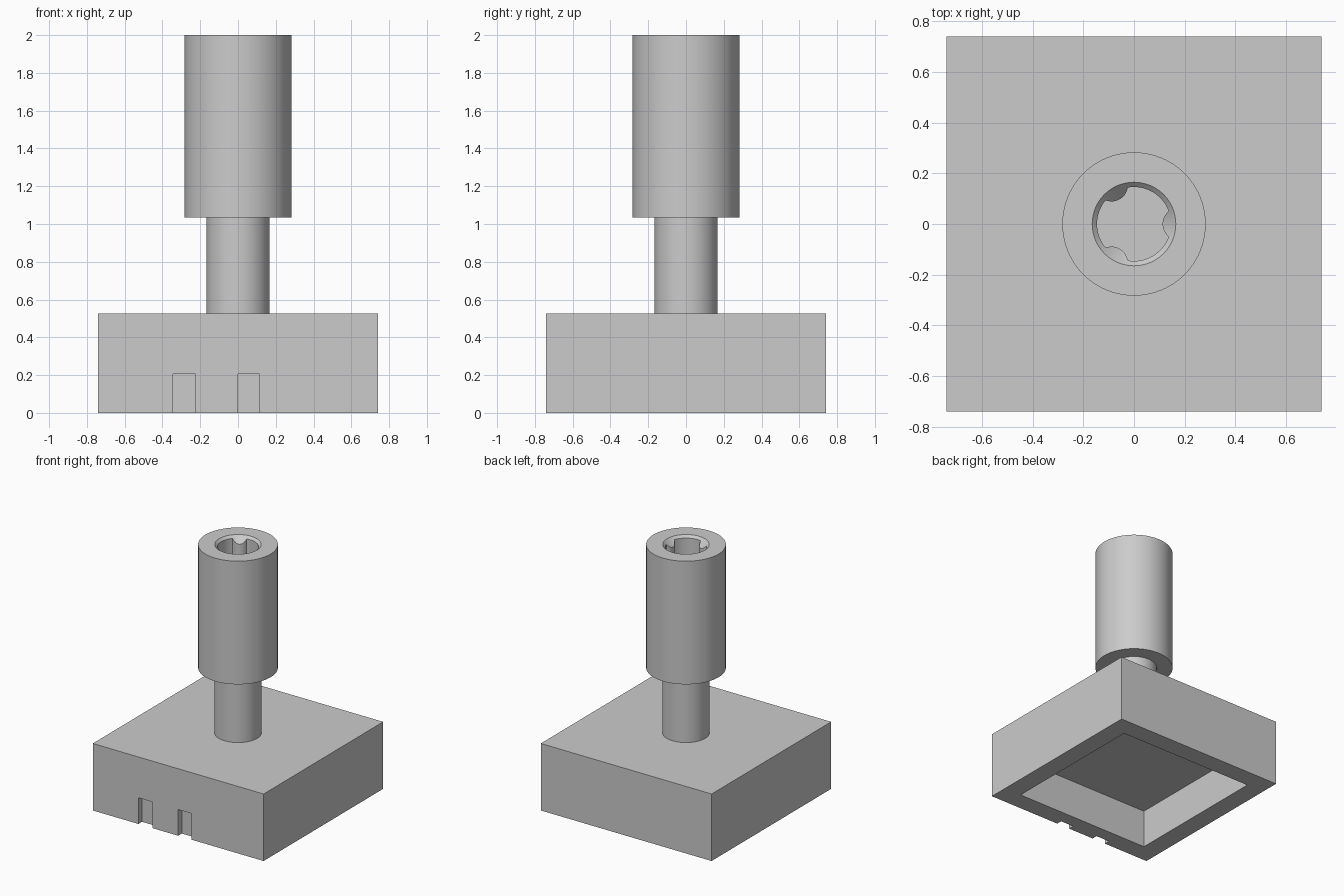
import bpy
import bmesh
from math import cos, sin, sqrt, pi, radians

if "Cube" in bpy.data.objects:
    bpy.data.objects.remove(bpy.data.objects["Cube"], do_unlink=True)

grey = bpy.data.materials.new("plain grey")
grey.use_nodes = True
colour = (0.6, 0.6, 0.6, 1)
grey.diffuse_color = colour
grey.node_tree.nodes["Principled BSDF"].inputs["Base Color"].default_value = colour


def loft(name, rings):
    """Solid through closed rings of points, listed from bottom to top."""
    bm = bmesh.new()
    loops = [[bm.verts.new(p) for p in ring] for ring in rings]
    for low, high in zip(loops, loops[1:]):
        for i in range(len(low)):
            j = (i + 1) % len(low)
            bm.faces.new((low[i], low[j], high[j], high[i]))
    bm.faces.new(loops[0][::-1])
    bm.faces.new(loops[-1])
    mesh = bpy.data.meshes.new(name)
    bm.to_mesh(mesh)
    bm.free()
    mesh.materials.append(grey)
    obj = bpy.data.objects.new(name, mesh)
    bpy.context.collection.objects.link(obj)
    return obj


def ring(radius, z, count=96):
    r = radius if callable(radius) else lambda a: radius
    angles = [2 * pi * i / count for i in range(count)]
    return [(r(a) * cos(a), r(a) * sin(a), z) for a in angles]


def box(name, x0, x1, y0, y1, z0, z1):
    return loft(name, [[(x0, y0, z), (x1, y0, z), (x1, y1, z), (x0, y1, z)]
                       for z in (z0, z1)])


def select(obj):
    bpy.ops.object.select_all(action='DESELECT')
    obj.select_set(True)
    bpy.context.view_layer.objects.active = obj


def cut(obj, cutter):
    cutter.hide_render = True
    mod = obj.modifiers.new("cut", 'BOOLEAN')
    mod.operation = 'DIFFERENCE'
    mod.solver = 'EXACT'
    mod.object = cutter
    select(obj)
    bpy.ops.object.modifier_apply(modifier=mod.name)
    bpy.data.objects.remove(cutter, do_unlink=True)


def bore_radius(angle):
    """Round bore with three rounded lugs reaching inwards."""
    bore, centre, lug = 0.146, 0.178, 0.065
    third = 2 * pi / 3
    phi = (angle + third / 2) % third - third / 2
    inside = lug ** 2 - (centre * sin(phi)) ** 2
    if inside <= 0 or cos(phi) < 0:
        return bore
    return min(bore, centre * cos(phi) - sqrt(inside))


# Square base, hollow underneath, with two notches in the front
HALF, TOP = 0.74, 0.525
base = box("base", -HALF, HALF, -HALF, HALF, 0, TOP)
cut(base, box("cavity_cutter", -0.59, 0.59, -0.59, 0.59, -0.1, 0.3))
for left, right in ((-0.345, -0.225), (0, 0.115)):
    cut(base, box("notch_cutter", left, right, -0.9, 0.045 - HALF, -0.1, 0.205))

# Narrow stem
stem = loft("stem", [ring(0.167, TOP - 0.01), ring(0.167, 1.06)])

# Wide sleeve with a lugged socket and a chamfered mouth
sleeve = loft("sleeve", [ring(0.283, 1.035), ring(0.283, 2)])
cut(sleeve, loft("socket_cutter", [ring(bore_radius, 1.2, 180), ring(bore_radius, 2.1, 180)]))
cut(sleeve, loft("chamfer_cutter", [ring(0.105, 1.94), ring(0.175, 2.01)]))

for part in (stem, sleeve):
    select(part)
    bpy.ops.object.shade_smooth_by_angle(angle=radians(30))
